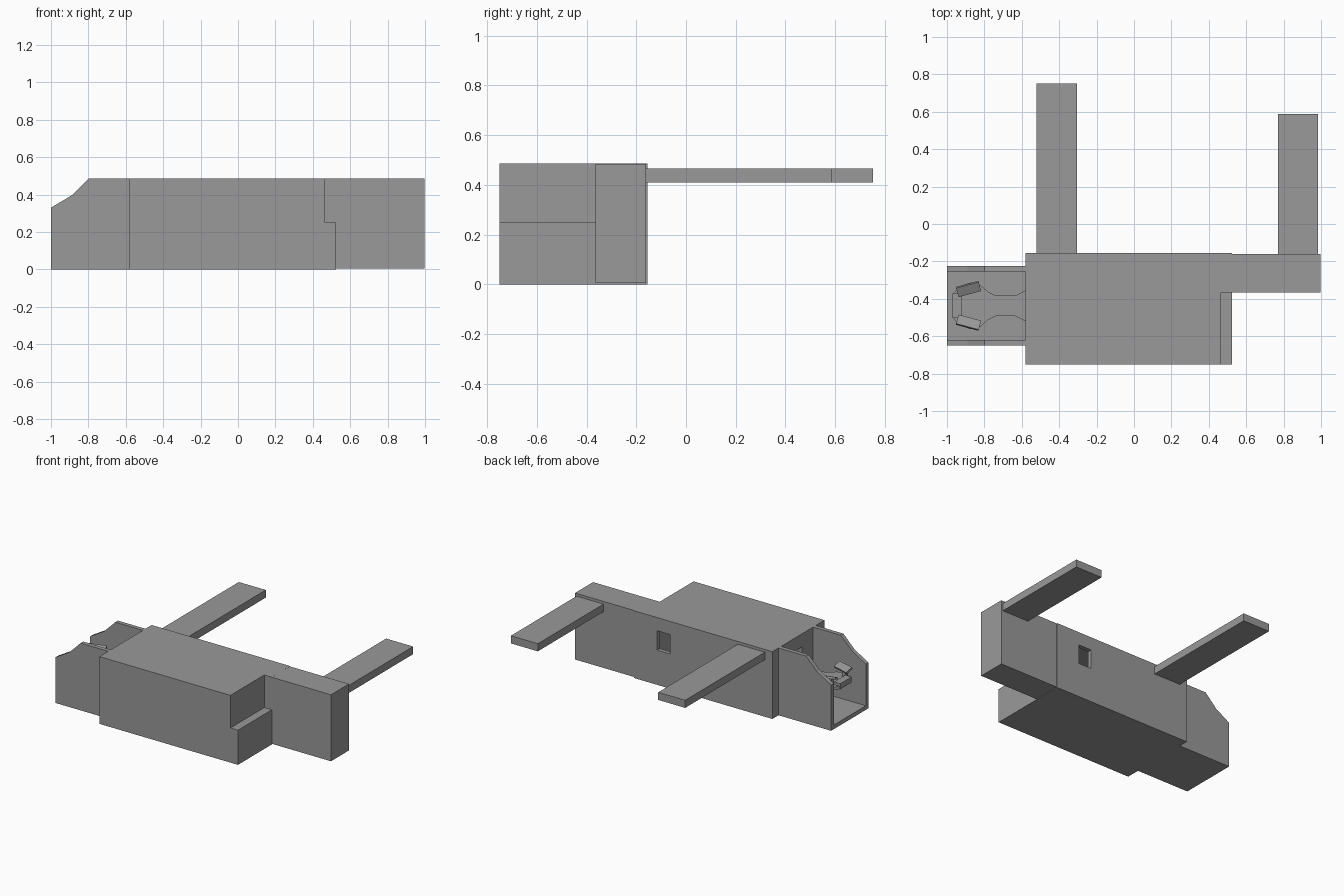
import bpy, bmesh
from math import radians
from mathutils import Matrix, Vector

cube = bpy.data.objects.get("Cube")
if cube:
    bpy.data.objects.remove(cube, do_unlink=True)

grey = bpy.data.materials.new("plain_grey")
grey.use_nodes = True
grey.diffuse_color = (0.32, 0.32, 0.32, 1)
grey.node_tree.nodes["Principled BSDF"].inputs["Base Color"].default_value = grey.diffuse_color


def finish(name, bm):
    bmesh.ops.recalc_face_normals(bm, faces=bm.faces)
    mesh = bpy.data.meshes.new(name)
    bm.to_mesh(mesh)
    bm.free()
    mesh.materials.append(grey)
    obj = bpy.data.objects.new(name, mesh)
    bpy.context.collection.objects.link(obj)
    return obj


def box(name, x, y, z):
    bm = bmesh.new()
    lo, hi = Vector((x[0], y[0], z[0])), Vector((x[1], y[1], z[1]))
    bmesh.ops.create_cube(bm, size=1, matrix=Matrix.Translation((lo + hi) / 2)
                          @ Matrix.Diagonal((hi - lo).to_4d()))
    return finish(name, bm)


def prism(name, points, start, depth):
    """Extrude a closed outline of 3D points."""
    bm = bmesh.new()
    face = bm.faces.new([bm.verts.new(Vector(p) + Vector(start)) for p in points])
    new = bmesh.ops.extrude_face_region(bm, geom=[face])["geom"]
    bmesh.ops.translate(bm, vec=depth, verts=[v for v in new if isinstance(v, bmesh.types.BMVert)])
    return finish(name, bm)


def cut(target, cutter):
    mod = target.modifiers.new(cutter.name, 'BOOLEAN')
    mod.operation = 'DIFFERENCE'
    mod.solver = 'EXACT'
    mod.object = cutter
    cutter.hide_render = True
    cutter.hide_set(True)
    cutter.display_type = 'WIRE'


MID = -0.4375   # centre line of the trough and hook

# Hollow main housing with a stepped end and two small openings
body = box("main_housing", (-0.58, 0.525), (-0.75, -0.155), (0, 0.485))
cut(body, box("step_cutter", (0.465, 0.6), (-0.8, -0.365), (0.25, 0.6)))
cut(body, box("hollow_cutter", (-0.55, 0.435), (-0.72, -0.185), (0.03, 0.455)))
cut(body, box("back_opening_cutter", (0.235, 0.34), (-0.25, -0.1), (0.25, 0.39)))
cut(body, box("end_opening_cutter", (-0.65, -0.5), (MID - 0.055, MID + 0.055), (0.25, 0.39)))

# Side extension
box("side_extension", (0.465, 0.997), (-0.365, -0.16), (0.005, 0.4845))

# Rear arms
box("long_arm", (-0.52, -0.305), (-0.16, 0.752), (0.41, 0.465))
box("short_arm", (0.77, 0.985), (-0.17, 0.588), (0.41, 0.465))

# Open trough: floor and two walls with a sloped nose
box("trough_floor", (-1, -0.57), (-0.64, -0.235), (0, 0.03))
wall = [(-1, 0, 0), (-0.575, 0, 0), (-0.575, 0, 0.485), (-0.8, 0, 0.485),
        (-0.89, 0, 0.395), (-1, 0, 0.33)]
for name, y in (("trough_front_wall", -0.65), ("trough_back_wall", -0.255)):
    prism(name, wall, (0, y, 0), (0, 0.03, 0))

# Hook plate: half outline mirrored across the centre line
half = [(-0.575, 0.085), (-0.635, 0.055), (-0.74, 0.055), (-0.78, 0.075),
        (-0.82, 0.11), (-0.87, 0.125), (-0.92, 0.11), (-0.95, 0.085), (-0.97, 0.06)]
outline = half + [(x, -y) for x, y in reversed(half)]
prism("hook_plate", [(x, y, 0) for x, y in outline], (0, MID, 0.235), (0, 0, 0.02))
box("hook_lip", (-0.97, -0.92), (MID - 0.065, MID + 0.065), (0.235, 0.275))

# Inward tilted prongs on short posts
for name, side in (("hook_prong_back", 1), ("hook_prong_front", -1)):
    bm = bmesh.new()
    bmesh.ops.create_cube(bm, size=1, matrix=Matrix.Translation((-0.885, MID + side * 0.09, 0.31))
                          @ Matrix.Rotation(radians(15 * side), 4, 'Z')
                          @ Matrix.Rotation(radians(25 * side), 4, 'X')
                          @ Matrix.Diagonal((0.125, 0.055, 0.015, 1)))
    finish(name, bm)
    y = MID + side * 0.08
    box(name + "_post", (-0.92, -0.89), (y - 0.012, y + 0.012), (0.25, 0.305))
